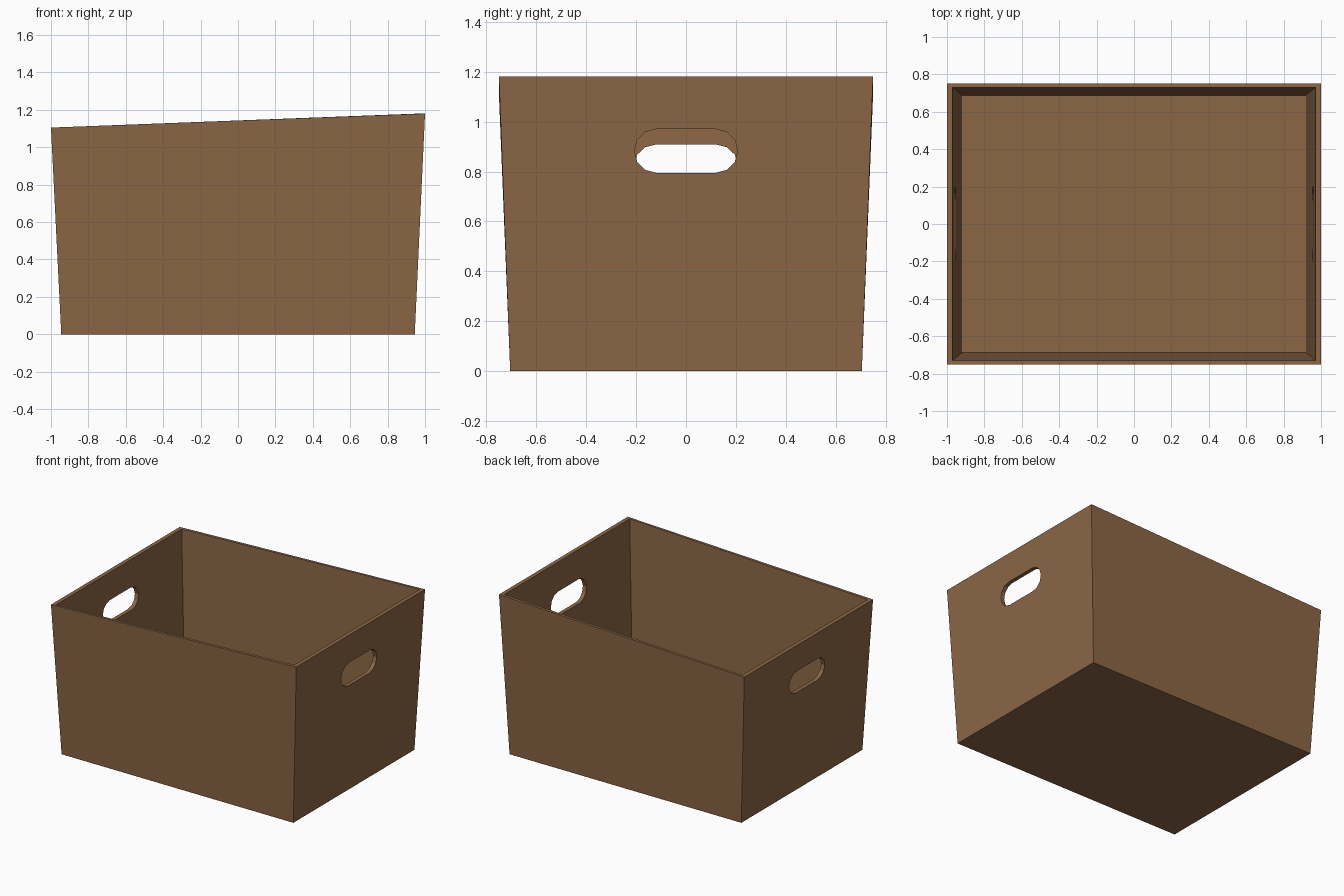
import bpy, bmesh, math

if "Cube" in bpy.data.objects:
    bpy.data.objects.remove(bpy.data.objects["Cube"])

brown = bpy.data.materials.new("cardboard_brown")
brown.diffuse_color = (0.26, 0.135, 0.06, 1)
brown.use_nodes = True
brown.node_tree.nodes["Principled BSDF"].inputs["Base Color"].default_value = brown.diffuse_color


def rim_height(x):
    # rim rises gently from left to right
    return 1.1425 + 0.0375 * x


def make_object(name, bm):
    bmesh.ops.recalc_face_normals(bm, faces=bm.faces[:])
    me = bpy.data.meshes.new(name)
    bm.to_mesh(me)
    bm.free()
    ob = bpy.data.objects.new(name, me)
    me.materials.append(brown)
    bpy.context.collection.objects.link(ob)
    return ob


def ring(bm, hx, hy, t=None, z=0.0):
    # rectangle loop; t is the fraction of the rim height
    return [bm.verts.new((sx * hx, sy * hy, z if t is None else t * rim_height(sx)))
            for sx, sy in ((-1, -1), (1, -1), (1, 1), (-1, 1))]


# Tapered open box: outside bottom, outside rim, inside rim, inside floor
bm = bmesh.new()
rings = [ring(bm, 0.945, 0.705), ring(bm, 1.0, 0.75, t=1),
         ring(bm, 0.97, 0.73, t=1), ring(bm, 0.919, 0.688, z=0.03)]
bm.faces.new(rings[0][::-1])
bm.faces.new(rings[-1])
for a, b in zip(rings, rings[1:]):
    for i in range(4):
        j = (i + 1) % 4
        bm.faces.new((a[i], a[j], b[j], b[i]))
box = make_object("crate", bm)

# Slot-shaped hand holes in both end walls
for name, side in (("left_hole_cutter", -1), ("right_hole_cutter", 1)):
    k = rim_height(side) / rim_height(1)
    bm = bmesh.new()
    outline = []
    for cy, start in ((0.12, -90), (-0.12, 90)):
        for i in range(7):
            a = math.radians(start + i * 30)
            outline.append((cy + 0.0875 * math.cos(a), k * (0.8825 + 0.0875 * math.sin(a))))
    near = [bm.verts.new((side * 0.8, y, z)) for y, z in outline]
    far = [bm.verts.new((side * 1.2, y, z)) for y, z in outline]
    bm.faces.new(near)
    bm.faces.new(far[::-1])
    n = len(outline)
    for i in range(n):
        j = (i + 1) % n
        bm.faces.new((near[i], near[j], far[j], far[i]))
    cutter = make_object(name, bm)
    cutter.hide_render = True
    mod = box.modifiers.new(name, 'BOOLEAN')
    mod.operation = 'DIFFERENCE'
    mod.solver = 'EXACT'
    mod.object = cutter

# Bake the holes and remove the cutters
dg = bpy.context.evaluated_depsgraph_get()
mesh = bpy.data.meshes.new_from_object(box.evaluated_get(dg))
box.modifiers.clear()
box.data = mesh
for ob in list(bpy.data.objects):
    if ob is not box:
        bpy.data.objects.remove(ob)
